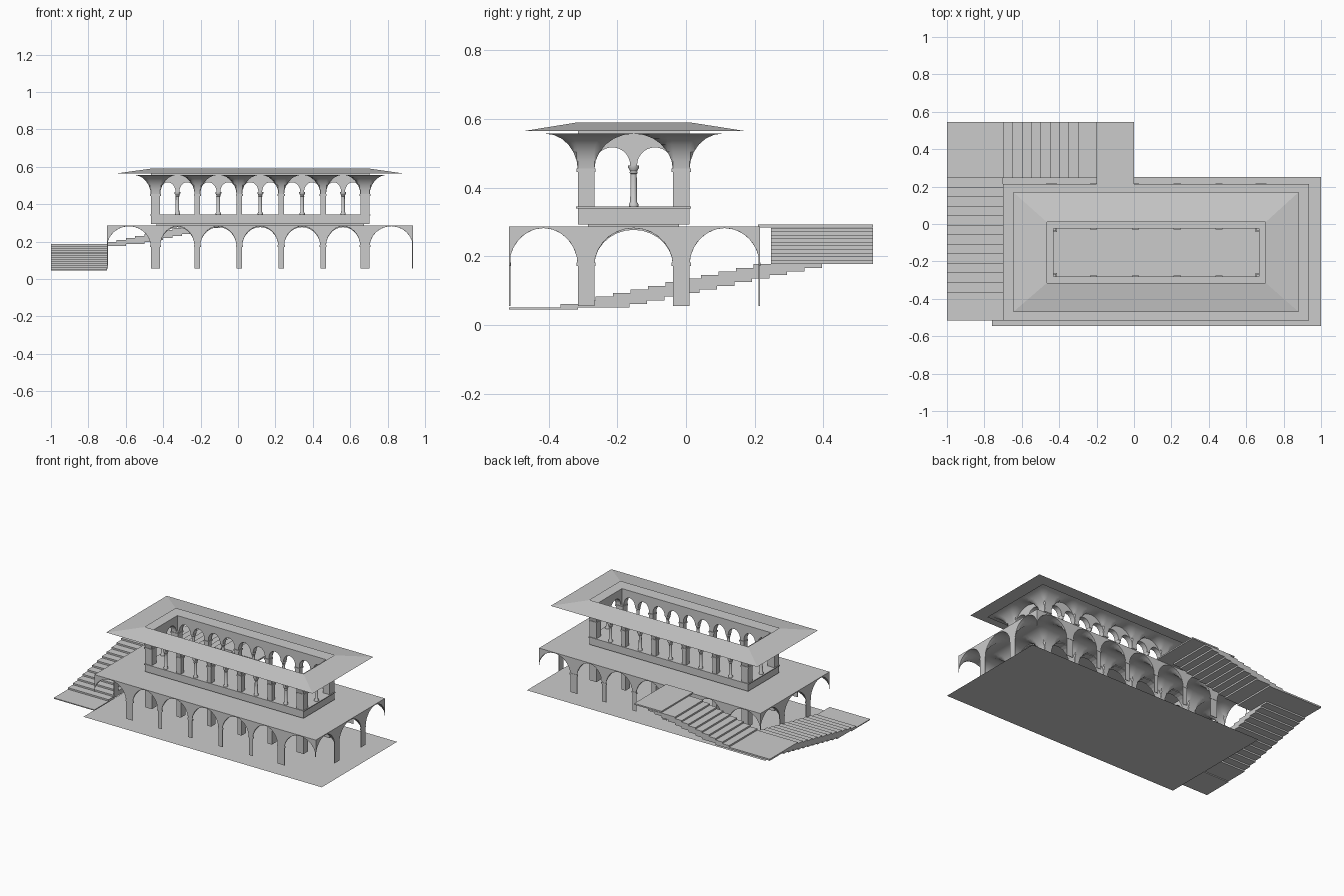
import bpy, bmesh, math

if "Cube" in bpy.data.objects:
    bpy.data.objects.remove(bpy.data.objects["Cube"])

def finish(name, bm, smooth=False):
    bmesh.ops.recalc_face_normals(bm, faces=bm.faces)
    me = bpy.data.meshes.new(name)
    bm.to_mesh(me)
    bm.free()
    ob = bpy.data.objects.new(name, me)
    bpy.context.collection.objects.link(ob)
    if smooth:
        bpy.ops.object.select_all(action='DESELECT')
        ob.select_set(True)
        bpy.context.view_layer.objects.active = ob
        bpy.ops.object.shade_smooth_by_angle(angle=math.radians(35))
    return ob

def add_box(bm, x0, x1, y0, y1, z0, z1):
    vs = bmesh.ops.create_cube(bm, size=1)['verts']
    for v in vs:
        v.co = ((x0 + x1) / 2 + v.co.x * (x1 - x0), (y0 + y1) / 2 + v.co.y * (y1 - y0),
                (z0 + z1) / 2 + v.co.z * (z1 - z0))

def add_rect(bm, x0, x1, y0, y1, z):
    bm.faces.new([bm.verts.new(p) for p in ((x0, y0, z), (x1, y0, z), (x1, y1, z), (x0, y1, z))])

def add_arcade(bm, axis, a0, a1, openings, p0, p1, zs, rise, top, n=14):
    """Wall above the springing line, notched by round arches."""
    pts = [(a0, zs)]
    for p, q in openings:
        for i in range(n + 1):
            t = math.pi * i / n
            pts.append(((p + q) / 2 - (q - p) / 2 * math.cos(t), zs + rise * math.sin(t)))
    pts += [(a1, zs), (a1, top), (a0, top)]
    pts = [p for i, p in enumerate(pts) if math.dist(p, pts[i - 1]) > 1e-5]
    loops = [[bm.verts.new((a, p, z) if axis == 'x' else (p, a, z)) for a, z in pts] for p in (p0, p1)]
    bm.faces.new(loops[0])
    bm.faces.new(loops[1][::-1])
    for i in range(len(pts)):
        bm.faces.new((loops[0][i - 1], loops[0][i], loops[1][i], loops[1][i - 1]))

def samples(kind, a, b, n=12):
    """(position, relative height) across a bay, a pier strip or a half bay."""
    if kind == 'strip':
        return [(a, 0), (b, 0)]
    if kind == 'bay':
        return [((a + b) / 2 - (b - a) / 2 * math.cos(math.pi * i / n), math.sin(math.pi * i / n))
                for i in range(n + 1)]
    return [(b + (a - b) * math.cos(math.pi * i / n), math.sin(math.pi * i / n))   # half: a=foot, b=crown
            for i in range(n // 2 + 1)]

def add_vault(bm, xc, yc, zs, rise):
    sx, sy = samples(*xc), samples(*yc)
    g = [[bm.verts.new((x, y, zs + rise * max(hx, hy))) for y, hy in sy] for x, hx in sx]
    for i in range(len(sx) - 1):
        for j in range(len(sy) - 1):
            bm.faces.new((g[i][j], g[i + 1][j], g[i + 1][j + 1], g[i][j + 1]))

# Shared plan
X0, X1, Y0, Y1 = -0.70, 0.935, -0.515, 0.215           # deck outline
XP = [(-0.441 + 0.224 * i - w, -0.441 + 0.224 * i + w)
      for i, w in enumerate((.025, .015, .015, .015, .015, .025))]
YP = [(-0.315, -0.267), (-0.038, 0.01)]
A0, A1, B0, B1 = XP[0][0], XP[-1][1], YP[0][0], YP[1][1]  # core outline

def gaps(piers):
    return [(a[1], b[0]) for a, b in zip(piers, piers[1:])]

def cells(piers, lo, hi):
    out = [('bay', lo, piers[0][0])]
    for i, p in enumerate(piers):
        out.append(('strip', *p))
        out.append(('bay', p[1], piers[i + 1][0] if i + 1 < len(piers) else hi))
    return out

# Ground sheet and terrace deck
bm = bmesh.new(); add_rect(bm, -0.76, 1, -0.545, 0.25, 0); finish("ground_floor", bm)
bm = bmesh.new(); add_rect(bm, X0, X1, Y0, Y1, 0.286); finish("terrace_deck", bm)

# Groin vaults around the lower gallery
bm = bmesh.new()
XC, YC = cells(XP, X0, X1), cells(YP, Y0, Y1)
for i, xc in enumerate(XC):
    for j, yc in enumerate(YC):
        strip = xc[0] == yc[0] == 'strip'
        if not strip and (i in (0, len(XC) - 1) or j in (0, len(YC) - 1)):
            add_vault(bm, xc, yc, 0.172, 0.11)
finish("gallery_vaults", bm, True)

# Thin outer arcades with flat posts
T = 0.004
bm = bmesh.new()
xb = [(c[1], c[2]) for c in XC if c[0] == 'bay']
yb = [(c[1], c[2]) for c in YC if c[0] == 'bay']
for p in (Y0, Y1 - T):
    add_arcade(bm, 'x', X0, X1, xb, p, p + T, 0.172, 0.11, 0.286)
    for a, b in XP:
        add_box(bm, a, b, p, p + T, 0.055, 0.172)
        add_box(bm, a - .004, b + .004, p, p + T + .002, 0.172, 0.182)
for p in (X0, X1 - T):
    add_arcade(bm, 'y', Y0, Y1, yb, p, p + T, 0.172, 0.11, 0.286)
    for a, b in YP:
        add_box(bm, p, p + T, a, b, 0.055, 0.172)
        add_box(bm, p, p + T, a - .004, b + .004, 0.172, 0.182)
finish("outer_arcade", bm)

# Inner lower arcade with piers
bm = bmesh.new()
for p, q in YP:
    add_arcade(bm, 'x', A0, A1, gaps(XP), p, q, 0.172, 0.105, 0.286)
    for a, b in XP:
        add_box(bm, a, b, p, q, 0.055, 0.172)
        add_box(bm, a - .004, b + .004, p - .004, q + .004, 0.172, 0.182)
for p, q in (XP[0], XP[-1]):
    add_arcade(bm, 'y', B0, B1, gaps(YP), p, q, 0.172, 0.105, 0.286)
finish("inner_arcade", bm)

# Pavilion base with plinth and rim
bm = bmesh.new()
add_box(bm, A0 + .03, A1 - .03, B0 + .03, B1 - .03, 0.286, 0.293)
add_box(bm, A0, A1, B0, B1, 0.293, 0.339)
add_box(bm, A0 - .005, A1 + .005, B0 - .005, B1 + .005, 0.339, 0.345)
finish("pavilion_base", bm)

# Pavilion walls: twin arches between piers, colonettes in the middle
walls, cols = bmesh.new(), bmesh.new()
def twin(piers):
    out = []
    for a, b in gaps(piers):
        m = (a + b) / 2
        out += [(a, m - .01), (m + .01, b)]
    return out

def add_colonette(x, y):
    prof = [(.014, .345), (.014, .352), (.010, .358), (.009, .44), (.012, .443), (.010, .448), (.016, .458), (.016, .465)]
    rings = [[cols.verts.new((x + r * math.cos(math.tau * k / 16), y + r * math.sin(math.tau * k / 16), z))
              for k in range(16)] for r, z in prof]
    for r0, r1 in zip(rings, rings[1:]):
        for k in range(16):
            cols.faces.new((r0[k - 1], r0[k], r1[k], r1[k - 1]))
    cols.faces.new(rings[-1])

def add_pier(a, b, p, q):
    add_box(walls, a, b, p, q, 0.345, 0.465)
    add_box(walls, a - .004, b + .004, p - .004, q + .004, 0.445, 0.455)

TW = 0.035
for p, q in ((B0, B0 + TW), (B1 - TW, B1)):
    add_arcade(walls, 'x', A0, A1, twin(XP), p, q, 0.465, 0.052, 0.565)
    for a, b in XP[1:-1]:
        add_pier(a, b, p, q)
    for a, b in gaps(XP):
        add_colonette((a + b) / 2, (p + q) / 2)
for p, q in ((A0, A0 + TW), (A1 - TW, A1)):
    add_arcade(walls, 'y', B0, B1, twin(YP), p, q, 0.465, 0.052, 0.565)
    add_colonette((p + q) / 2, (B0 + B1) / 2)
for a, b in (XP[0], XP[-1]):
    for p, q in YP:
        add_pier(a, b, p, q)
finish("pavilion_walls", walls)
finish("colonettes", cols, True)

# Flared eaves: half groin vaults springing from the piers
bm = bmesh.new()
R = 0.095
xe, ye = [('half', A0, A0 - R), ('half', A1, A1 + R)], [('half', B0, B0 - R), ('half', B1, B1 + R)]
for yc in ye:
    for xc in xe + XC[1:-1]:
        add_vault(bm, xc, yc, 0.45, 0.107)
for xc in xe:
    for yc in YC[1:-1]:
        add_vault(bm, xc, yc, 0.45, 0.107)
finish("flared_eaves", bm, True)

# Hipped roof ring, open in the middle
bm = bmesh.new()
def ring(x0, x1, y0, y1, z):
    return [bm.verts.new(p) for p in ((x0, y0, z), (x1, y0, z), (x1, y1, z), (x0, y1, z))]
outer = ring(-0.645, 0.88, -0.47, 0.17, 0.565)
top = ring(A0, A1, B0, B1, 0.59)
under = ring(A0, A1, B0, B1, 0.565)
for k in range(4):
    bm.faces.new((outer[k - 1], outer[k], top[k], top[k - 1]))
    bm.faces.new((outer[k - 1], outer[k], under[k], under[k - 1]))
finish("roof", bm)

# Staircase: lower flight along y, corner landing, upper flight along x, top landing
bm = bmesh.new()
H, D = 0.0105, 0.051
add_box(bm, -1, X0, -0.515, -0.315, 0.045, 0.051)
for i in range(12):
    y = -0.365 + D * i
    add_box(bm, -1, X0, y, y + 0.2, 0.051 + H * i, 0.051 + H * (i + 1))
z = 0.051 + H * 12
add_box(bm, -1, X0 + 0.1, 0.247, 0.545, z, z + H)
for i in range(9):
    x = X0 + 0.05 * i
    add_box(bm, x, x + 0.2, 0.247, 0.545, z + H * (i + 1), z + H * (i + 2))
add_box(bm, -0.2, 0, 0.21, 0.545, 0.284, 0.293)
finish("staircase", bm)
